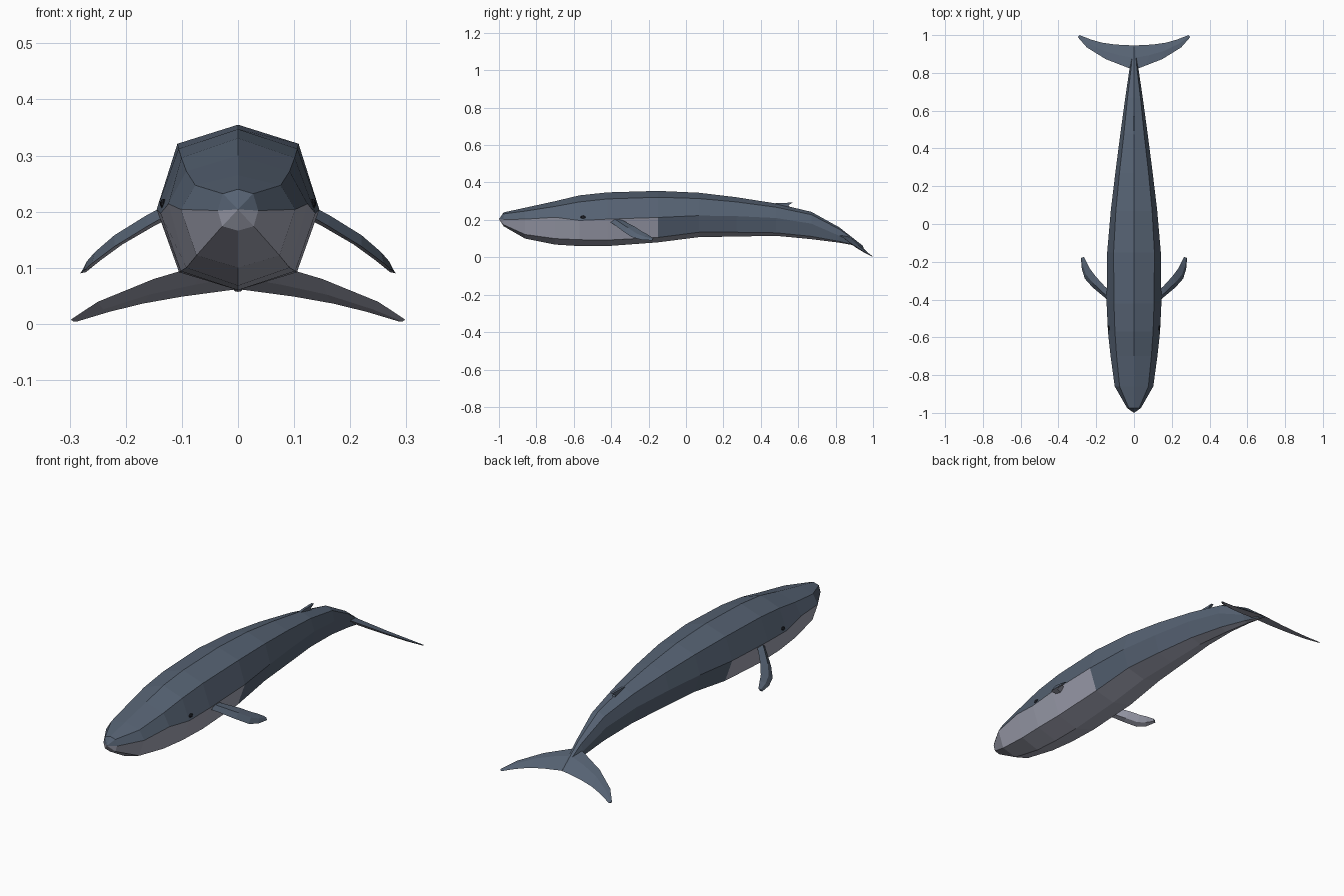
import bpy
import bmesh
from mathutils import Vector


def material(name, rgb):
    m = bpy.data.materials.new(name)
    m.diffuse_color = (*rgb, 1)
    return m


BLUE = material("slate blue skin", (0.092, 0.122, 0.170))
PALE = material("pale belly", (0.36, 0.37, 0.45))
DARK = material("dark eye", (0.012, 0.014, 0.02))


def finish(bm, name, mats):
    bmesh.ops.recalc_face_normals(bm, faces=bm.faces)
    me = bpy.data.meshes.new(name)
    bm.to_mesh(me)
    bm.free()
    for m in mats:
        me.materials.append(m)
    ob = bpy.data.objects.new(name, me)
    bpy.context.collection.objects.link(ob)
    return ob


# Body: eight-sided sections
# y, top z, shoulder x, z, side x, z, lower x, z, bottom z
STATIONS = [
    (-0.975, 0.240, 0.027, 0.232, 0.036, 0.202, 0.028, 0.174, 0.166),
    (-0.86, 0.265, 0.076, 0.247, 0.102, 0.204, 0.074, 0.122, 0.100),
    (-0.70, 0.300, 0.092, 0.272, 0.124, 0.214, 0.092, 0.100, 0.068),
    (-0.57, 0.331, 0.101, 0.296, 0.138, 0.197, 0.102, 0.094, 0.060),
    (-0.42, 0.347, 0.106, 0.312, 0.145, 0.204, 0.105, 0.092, 0.060),
    (-0.15, 0.355, 0.108, 0.321, 0.142, 0.213, 0.104, 0.106, 0.080),
    (0.07, 0.345, 0.096, 0.314, 0.123, 0.223, 0.094, 0.134, 0.108),
    (0.27, 0.321, 0.077, 0.296, 0.099, 0.220, 0.076, 0.134, 0.111),
    (0.48, 0.288, 0.053, 0.268, 0.072, 0.210, 0.053, 0.131, 0.115),
    (0.67, 0.243, 0.034, 0.228, 0.046, 0.180, 0.032, 0.112, 0.097),
    (0.82, 0.160, 0.016, 0.150, 0.024, 0.115, 0.016, 0.085, 0.078),
    (0.94, 0.066, 0.005, 0.065, 0.008, 0.061, 0.005, 0.058, 0.057),
]


def body():
    bm = bmesh.new()
    rings = []
    for y, t, ux, uz, sx, sz, lx, lz, b in STATIONS:
        pts = [(0, t), (ux, uz), (sx, sz), (lx, lz), (0, b),
               (-lx, lz), (-sx, sz), (-ux, uz)]
        rings.append([bm.verts.new((x, y, z)) for x, z in pts])
    for i, (a, b) in enumerate(zip(rings, rings[1:])):
        for k in range(8):
            n = (k + 1) % 8
            f = bm.faces.new((a[k], a[n], b[n], b[k]))
            throat = k in (2, 5) and STATIONS[i + 1][0] < -0.1
            f.material_index = int(k in (3, 4) or throat)
    nose = bm.verts.new((0, -1, 0.204))
    for k in range(8):
        f = bm.faces.new((rings[0][k], rings[0][(k + 1) % 8], nose))
        f.material_index = int(2 <= k <= 5)
    bm.faces.new(rings[-1])
    finish(bm, "body", [BLUE, PALE])


# Fins: thin diamond sections between a leading and a trailing edge
def fin(name, lead, trail, thick):
    lead, trail = [Vector(p) for p in lead], [Vector(p) for p in trail]
    bm = bmesh.new()
    for s in (1, -1):
        rings = []
        for i, (a, b) in enumerate(zip(lead, trail)):
            j0, j1 = max(i - 1, 0), min(i + 1, len(lead) - 1)
            span = lead[j1] + trail[j1] - lead[j0] - trail[j0]
            n = span.cross(b - a).normalized() * thick[i]
            if n.z < 0:
                n = -n
            m = a.lerp(b, 0.45)
            rings.append([bm.verts.new((p.x * s, p.y, p.z))
                          for p in (a, m + n, b, m - n)])
        for a, b in zip(rings, rings[1:]):
            for k in range(4):
                f = bm.faces.new((a[k], a[(k + 1) % 4], b[(k + 1) % 4], b[k]))
                f.material_index = int(k > 1)
        bm.faces.new(rings[0])
        bm.faces.new(rings[-1])
    finish(bm, name, [BLUE, PALE])


def fluke_point(x, y):
    return (x, y, 0.122 - 0.48 * (y - 0.82) - 0.11 * x)


body()
fin("tail_flukes",
    [fluke_point(*p) for p in [(0, 0.815), (0.06, 0.838), (0.15, 0.873),
                               (0.25, 0.935), (0.298, 0.990)]],
    [fluke_point(*p) for p in [(0, 0.945), (0.10, 0.950), (0.17, 0.960),
                               (0.23, 0.977), (0.288, 1.0)]],
    [0.014, 0.012, 0.009, 0.006, 0.002])
fin("pectoral_fins",
    [(0.13, -0.41, 0.192), (0.16, -0.385, 0.175), (0.22, -0.335, 0.138),
     (0.26, -0.29, 0.108), (0.276, -0.24, 0.094), (0.281, -0.18, 0.090)],
    [(0.13, -0.35, 0.205), (0.155, -0.33, 0.193), (0.205, -0.275, 0.164),
     (0.235, -0.235, 0.138), (0.25, -0.205, 0.122), (0.264, -0.175, 0.102)],
    [0.012, 0.012, 0.011, 0.009, 0.007, 0.004])

# Dorsal fin: small swept blade
bm = bmesh.new()
profile = [(0.44, 0.285), (0.50, 0.291), (0.57, 0.292), (0.548, 0.279),
           (0.56, 0.255)]
f = bm.faces.new([bm.verts.new((-0.006, y, z)) for y, z in profile])
ext = bmesh.ops.extrude_face_region(bm, geom=[f])["geom"]
for v in ext:
    if isinstance(v, bmesh.types.BMVert):
        v.co.x = 0.006
finish(bm, "dorsal_fin", [BLUE])

# Eyes: small faceted bumps
bm = bmesh.new()
for s in (1, -1):
    made = bmesh.ops.create_uvsphere(bm, u_segments=8, v_segments=5, radius=1)
    for v in made["verts"]:
        v.co = Vector((s * 0.133 + v.co.x * 0.006, -0.55 + v.co.y * 0.014,
                       0.214 + v.co.z * 0.009))
finish(bm, "eyes", [DARK])
